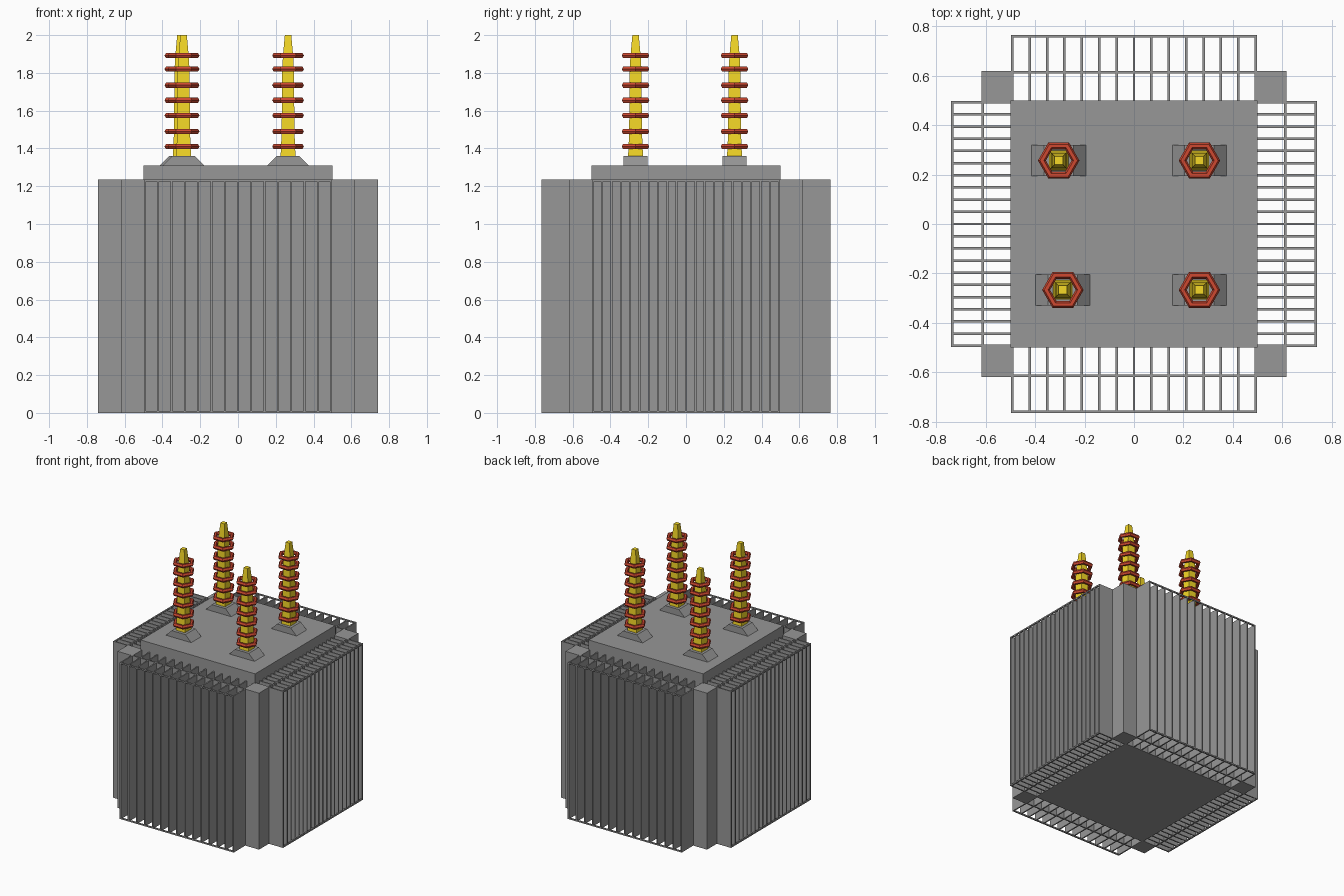
import bpy, bmesh
from math import cos, sin, pi

if "Cube" in bpy.data.objects:
    bpy.data.objects.remove(bpy.data.objects["Cube"])

def material(name, rgb):
    m = bpy.data.materials.new(name)
    m.diffuse_color = (*rgb, 1)
    m.use_nodes = True
    m.node_tree.nodes["Principled BSDF"].inputs["Base Color"].default_value = m.diffuse_color
    return m

GREY = material("dark_grey_paint", (0.31, 0.31, 0.31))
YELLOW = material("yellow_porcelain", (0.93, 0.70, 0.02))
RED = material("red_insulator", (0.62, 0.065, 0.03))

def finish(name, bm, mat=GREY):
    bmesh.ops.recalc_face_normals(bm, faces=bm.faces)
    me = bpy.data.meshes.new(name)
    bm.to_mesh(me)
    bm.free()
    ob = bpy.data.objects.new(name, me)
    bpy.context.collection.objects.link(ob)
    me.materials.append(mat)
    return ob

def add_box(bm, x0, x1, y0, y1, z0, z1):
    vs = bmesh.ops.create_cube(bm, size=1)["verts"]
    bmesh.ops.scale(bm, vec=(x1 - x0, y1 - y0, z1 - z0), verts=vs)
    bmesh.ops.translate(bm, vec=((x0 + x1) / 2, (y0 + y1) / 2, (z0 + z1) / 2), verts=vs)

def loft(bm, rings, closed=False):
    loops = [[bm.verts.new(p) for p in r] for r in rings]
    n = len(loops[0])
    pairs = list(zip(loops, loops[1:]))
    if closed:
        pairs.append((loops[-1], loops[0]))
    else:
        bm.faces.new(loops[0])
        bm.faces.new(loops[-1])
    for a, b in pairs:
        for i in range(n):
            j = (i + 1) % n
            bm.faces.new((a[i], a[j], b[j], b[i]))

# Tank
FIN_TOP, T = 1.235, 0.005
bm = bmesh.new()
add_box(bm, -0.5, 0.5, -0.5, 0.5, 0, 1.31)
finish("tank", bm)

# Corner posts
bm = bmesh.new()
for sx in (-1, 1):
    for sy in (-1, 1):
        x, y = sorted((sx * 0.495, sx * 0.618)), sorted((sy * 0.495, sy * 0.62))
        add_box(bm, *x, *y, 0, FIN_TOP)
finish("corner_posts", bm)

# Cooling fins on each side, with an inner sheet and thin top and bottom rails
def fin_bank(name, side, along_x, count, middle, outer):
    bm = bmesh.new()

    def part(u0, u1, d0, d1, z0, z1):
        d = sorted((side * d0, side * d1))
        if along_x:
            add_box(bm, u0, u1, *d, z0, z1)
        else:
            add_box(bm, *d, u0, u1, z0, z1)

    for i in range(count):
        u = -0.493 + 0.986 * i / (count - 1)
        part(u - T, u + T, 0.499, outer, 0, FIN_TOP)
    part(-0.498, 0.498, middle - 2 * T, middle, 0, FIN_TOP)
    for z in (0, FIN_TOP - 0.01):
        part(-0.498, 0.498, outer - 2 * T, outer, z, z + 0.01)
    finish(name, bm)

fin_bank("front_fins", -1, True, 15, 0.62, 0.765)
fin_bank("back_fins", 1, True, 15, 0.62, 0.765)
fin_bank("left_fins", -1, False, 21, 0.618, 0.742)
fin_bank("right_fins", 1, False, 21, 0.618, 0.742)

# Bushings: tapered foot, square stem and hexagonal rings
STEM = [(1.355, 0.040), (1.41, 0.037), (1.49, 0.034), (1.82, 0.031),
        (1.89, 0.027), (2.0, 0.017)]
RINGS = (1.41, 1.49, 1.575, 1.655, 1.735, 1.82, 1.892)
FOOT = [(-0.112, 1.308), (0.112, 1.308), (0.06, 1.36), (-0.06, 1.36)]

def bushing(label, cx, cy):
    bm = bmesh.new()
    loft(bm, [[(cx + x, cy + y, z) for x, z in FOOT] for y in (-0.063, 0.063)])
    finish(label + "_bushing_foot", bm)

    bm = bmesh.new()
    loft(bm, [[(cx + sx * w, cy + sy * w, z)
               for sx, sy in ((-1, -1), (1, -1), (1, 1), (-1, 1))] for z, w in STEM])
    finish(label + "_bushing_stem", bm, YELLOW)

    bm = bmesh.new()
    for z in RINGS:
        rings = []
        for i in range(6):
            a = i * pi / 3
            section = [(0.068 + 0.016 * cos(k * pi / 3), 0.016 * sin(k * pi / 3))
                       for k in range(6)]
            rings.append([(cx + r * cos(a), cy + r * sin(a), z + h) for r, h in section])
        loft(bm, rings, closed=True)
    finish(label + "_bushing_rings", bm, RED)

bushing("back_left", -0.305, 0.257)
bushing("back_right", 0.265, 0.257)
bushing("front_right", 0.265, -0.267)
bushing("front_left", -0.288, -0.267)
